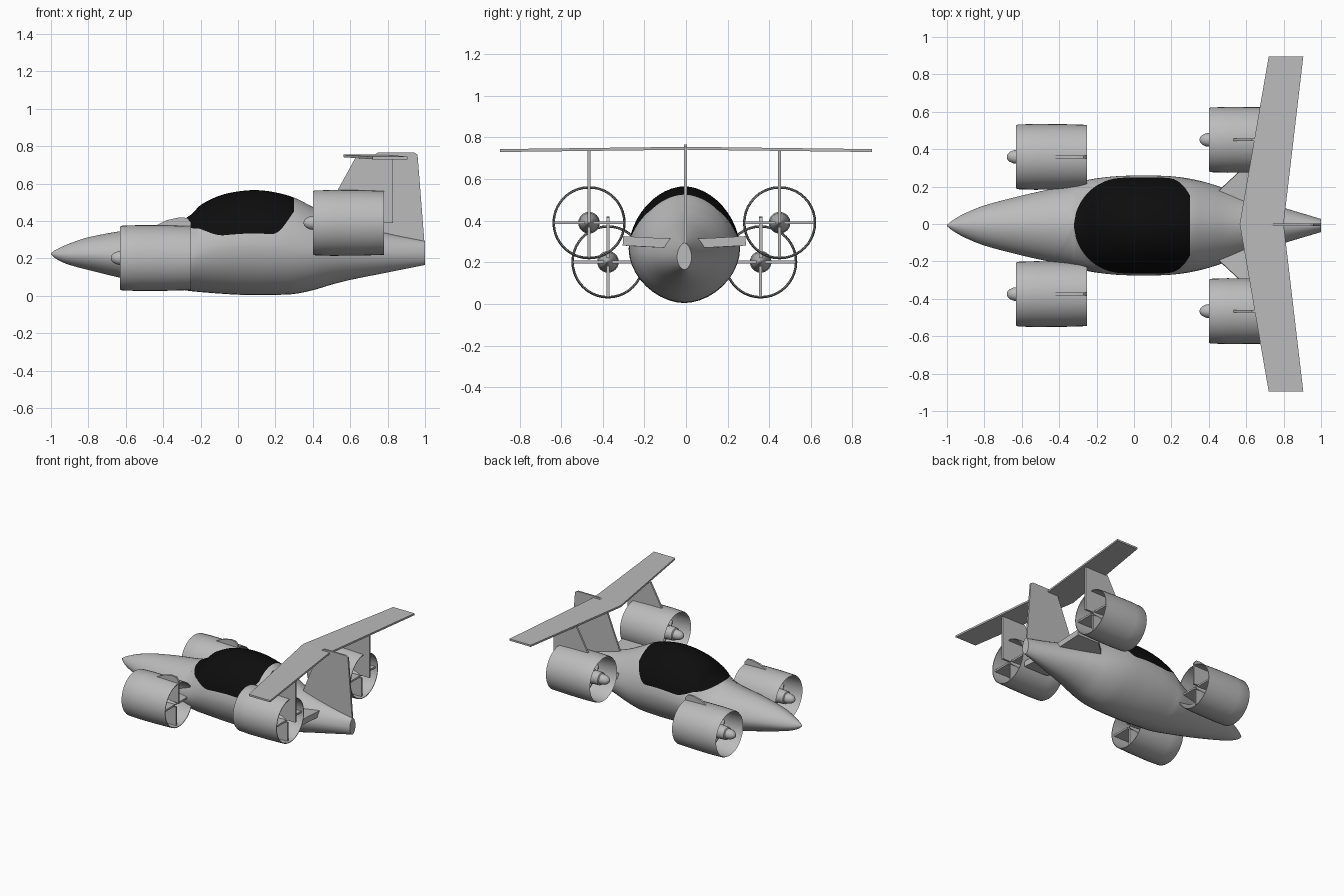
import bpy, bmesh, math
from mathutils import Vector

old = bpy.data.objects.get("Cube")
if old:
    bpy.data.objects.remove(old, do_unlink=True)

MID = -0.008  # sideways centre of the body


def material(name, rgb):
    m = bpy.data.materials.new(name)
    m.use_nodes = True
    m.diffuse_color = (*rgb, 1)
    m.node_tree.nodes["Principled BSDF"].inputs["Base Color"].default_value = (*rgb, 1)
    return m


GREY = material("hull grey", (0.5, 0.5, 0.5))
BLACK = material("canopy black", (0.004, 0.004, 0.004))


def finish(bm, name, mats=(GREY,), smooth=True):
    bmesh.ops.recalc_face_normals(bm, faces=bm.faces)
    me = bpy.data.meshes.new(name)
    bm.to_mesh(me)
    bm.free()
    ob = bpy.data.objects.new(name, me)
    bpy.context.collection.objects.link(ob)
    for m in mats:
        me.materials.append(m)
    if smooth:
        bpy.ops.object.select_all(action='DESELECT')
        ob.select_set(True)
        bpy.context.view_layer.objects.active = ob
        bpy.ops.object.shade_smooth_by_angle(angle=math.radians(40))
    return ob


def plate(name, points, thickness):
    """Flat slab: an outline of 3D points thickened evenly about its plane."""
    bm = bmesh.new()
    pts = [Vector(p) for p in points]
    n = (pts[1] - pts[0]).cross(pts[2] - pts[0]).normalized() * thickness / 2
    a = [bm.verts.new(p + n) for p in pts]
    b = [bm.verts.new(p - n) for p in pts]
    bm.faces.new(a)
    bm.faces.new(b[::-1])
    for i in range(len(pts)):
        j = (i + 1) % len(pts)
        bm.faces.new((a[i], b[i], b[j], a[j]))
    return finish(bm, name, smooth=False)


def lathe(name, profile, centre, segs=32, closed=False):
    """Revolve (x, radius) points about an axis along x."""
    bm = bmesh.new()
    cx, cy, cz = centre
    rings = [[bm.verts.new((cx + x, cy + r * math.cos(t), cz + r * math.sin(t)))
              for t in (2 * math.pi * k / segs for k in range(segs))] for x, r in profile]
    for i in range(len(rings) if closed else len(rings) - 1):
        p, q = rings[i], rings[(i + 1) % len(rings)]
        for k in range(segs):
            l = (k + 1) % segs
            bm.faces.new((p[k], p[l], q[l], q[k]))
    bmesh.ops.remove_doubles(bm, verts=bm.verts, dist=1e-5)
    return finish(bm, name)


# Fuselage stations: x, bottom z, top z, half width
STATIONS = [
    (-1.0, .222, .228, .003), (-.98, .203, .243, .02), (-.95, .185, .258, .04),
    (-.9, .165, .28, .067), (-.8, .138, .313, .107), (-.6, .09, .35, .16),
    (-.4, .05, .375, .205), (-.32, .035, .395, .225), (-.25, .025, .435, .243),
    (-.2, .02, .485, .252), (-.1, .012, .535, .263), (0, .006, .558, .267),
    (.1, .004, .565, .267), (.2, .005, .553, .263), (.3, .01, .525, .25),
    (.4, .03, .475, .226), (.5, .06, .425, .193), (.6, .085, .387, .158),
    (.8, .125, .333, .095), (1.0, .165, .292, .035)]


def station(x):
    """Smooth interpolation of the fuselage stations."""
    S = STATIONS
    i = max(k for k in range(len(S) - 1) if S[k][0] <= x + 1e-9)
    h = S[i + 1][0] - S[i][0]
    t = (x - S[i][0]) / h

    def slope(k, c):
        a, b = S[max(k - 1, 0)], S[min(k + 1, len(S) - 1)]
        return (b[c] - a[c]) / (b[0] - a[0])
    return [(2*t**3 - 3*t*t + 1) * S[i][c] + (t**3 - 2*t*t + t) * h * slope(i, c)
            + (3*t*t - 2*t**3) * S[i + 1][c] + (t**3 - t*t) * h * slope(i + 1, c)
            for c in (1, 2, 3)]


def canopy_angle(x):
    """Section angle at which the canopy edge lies."""
    f = .965
    if -.32 <= x < -.06:
        f *= max(0, 1 - abs((x + .06) / .26) ** 2.3) ** (1 / 2.3)
    elif .16 < x <= .3:
        f *= 1 - .32 * ((x - .16) / .14) ** 3
    elif x < -.32:
        f *= min(1, (-.32 - x) / .1)
    elif x > .3:
        f *= .68 + .32 * min(1, (x - .3) / .1)
    return min(math.acos(f), math.radians(86))


# Fuselage: rings whose vertices follow the canopy edge
Q = 10  # segments from edge to crown, and from waist to keel
bm = bmesh.new()
rings = []
for s in range(201):
    x = -1 + s * .01
    lo, hi, w = station(x)
    waist = lo + (hi - lo) * .46
    e = canopy_angle(x)
    half = [-math.pi / 2 + (math.pi / 2) * k / Q for k in range(Q)]
    half += [e * k / 4 for k in range(4)]
    half += [e + (math.pi / 2 - e) * k / Q for k in range(Q)]
    angles = half + [math.pi / 2] + [math.pi - a for a in half[:0:-1]]
    ring = []
    for a in angles:
        c, d = math.cos(a), math.sin(a)
        y = w * math.copysign(abs(c) ** 1.08, c)
        z = waist + (hi - waist if d > 0 else waist - lo) * math.copysign(abs(d) ** 1.08, d)
        ring.append(bm.verts.new((x, MID + y, z)))
    rings.append(ring)
N = len(rings[0])
for s in range(200):
    x = -1 + (s + .5) * .01
    for k in range(N):
        l = (k + 1) % N
        f = bm.faces.new((rings[s][k], rings[s][l], rings[s + 1][l], rings[s + 1][k]))
        if -.32 < x < .3 and Q + 4 <= k < N - Q - 4:
            f.material_index = 1
bm.faces.new(rings[0])
bm.faces.new(rings[-1])
finish(bm, "fuselage", (GREY, BLACK))

# Ducted fans: thin shroud, bullet hub, vanes and fin
DUCT = [(0, .168), (.01, .173), (.1, .176), (.25, .175), (.38, .171),
        (.38, .166), (.25, .165), (.1, .164), (.01, .165)]
HUB = [(-.05, 0), (-.047, .014), (-.035, .026), (-.015, .035), (.015, .039),
       (.02, .048), (.1, .052), (.2, .046), (.3, .025), (.36, .004), (.362, 0)]
FRONT_FIN = [(-.52, .22), (-.44, .375), (-.38, .405), (-.31, .42),
             (-.27, .416), (-.25, .39), (-.25, .22)]
REAR_FIN = [(.46, .41), (.53, .56), (.63, .742), (.83, .742), (.83, .39), (.6, .39)]


def fan(label, x, y, z, fin):
    lathe(label + "_duct", DUCT, (x, y, z), 40, closed=True)
    lathe(label + "_hub", HUB, (x, y, z), 24)
    for name, dy, dz in (("left_vane", 1, 0), ("right_vane", -1, 0), ("lower_vane", 0, -1)):
        outline = [(.08, .03), (.16, .168), (.36, .168), (.36, .02)]
        plate(label + "_" + name, [(x + u, y + dy * r, z + dz * r) for u, r in outline], .014)
    plate(label + "_fin", [(u, y, v) for u, v in fin], .015)


for side, name in ((1, "left"), (-1, "right")):
    fan("front_" + name, -.63, MID + side * .367, .202, FRONT_FIN)
    fan("rear_" + name, .4, MID + side * .458, .39, REAR_FIN)
    # Stub wing carrying the rear fan
    plate("rear_" + name + "_pylon", [(.36, MID + side * .1, .29), (.57, MID + side * .295, .303),
          (.76, MID + side * .295, .303), (.76, MID + side * .05, .29)], .045)

# Swept tailplane, drooping slightly to the tips
bm = bmesh.new()
wing = []
for y, x0, x1, z in ((-.895, .72, .905, .737), (0, .565, .8, .748), (.895, .72, .905, .737)):
    wing.append([bm.verts.new(p) for p in ((x0, y, z - .007), (x1, y, z - .007),
                                           (x1, y, z + .007), (x0, y, z + .007))])
for p, q in zip(wing, wing[1:]):
    for k in range(4):
        l = (k + 1) % 4
        bm.faces.new((p[k], p[l], q[l], q[k]))
bm.faces.new(wing[0])
bm.faces.new(wing[-1])
finish(bm, "tailplane", smooth=False)

# Upright tail fin
plate("tail_fin", [(.55, MID + .005, .34), (.71, MID + .005, .74), (.75, MID + .005, .767),
      (.94, MID + .005, .767), (.96, MID + .005, .755), (.998, MID + .005, .27)], .014)
